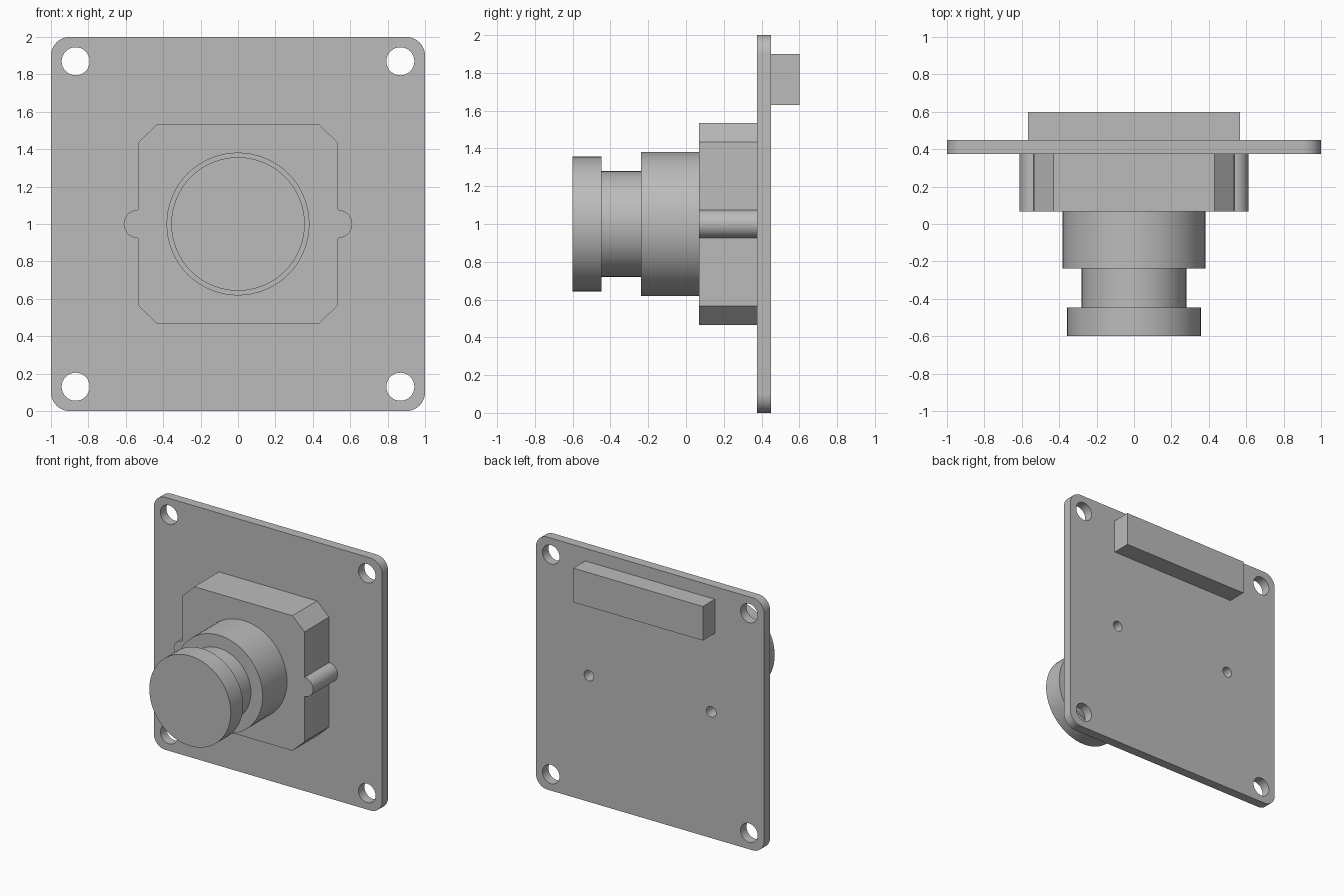
import bpy, bmesh, math
from mathutils import Matrix

cube = bpy.data.objects.get("Cube")
if cube:
    bpy.data.objects.remove(cube, do_unlink=True)

grey = bpy.data.materials.new("plain grey")
grey.use_nodes = True
grey.diffuse_color = (0.5, 0.5, 0.5, 1)
grey.node_tree.nodes["Principled BSDF"].inputs["Base Color"].default_value = (0.5, 0.5, 0.5, 1)

MID = 1.0                      # height of the lens axis
PLATE_FRONT, PLATE_BACK = 0.375, 0.45
HOUSING_FRONT = 0.068


def finish(name, bm):
    bmesh.ops.recalc_face_normals(bm, faces=bm.faces)
    mesh = bpy.data.meshes.new(name)
    bm.to_mesh(mesh)
    bm.free()
    mesh.materials.append(grey)
    obj = bpy.data.objects.new(name, mesh)
    bpy.context.collection.objects.link(obj)
    return obj


def prism(name, outline, y0, y1):
    """Extrude an (x, z) outline from y0 back to y1."""
    bm = bmesh.new()
    face = bm.faces.new([bm.verts.new((x, y0, z)) for x, z in outline])
    moved = bmesh.ops.extrude_face_region(bm, geom=[face])["geom"]
    verts = [v for v in moved if isinstance(v, bmesh.types.BMVert)]
    bmesh.ops.translate(bm, verts=verts, vec=(0, y1 - y0, 0))
    return finish(name, bm)


def arc(cx, cz, r, start, end, steps):
    angles = [math.radians(start + (end - start) * i / steps) for i in range(steps + 1)]
    return [(cx + r * math.cos(a), cz + r * math.sin(a)) for a in angles]


def select(obj):
    bpy.ops.object.select_all(action='DESELECT')
    obj.select_set(True)
    bpy.context.view_layer.objects.active = obj


def smooth(obj):
    select(obj)
    bpy.ops.object.shade_smooth_by_angle(angle=math.radians(30))


def drill(obj, x, z, r, y0, y1):
    cutter = prism("hole_cutter", arc(x, z, r, 0, 360, 32)[:-1], y0, y1)
    cutter.hide_render = True
    mod = obj.modifiers.new("hole", 'BOOLEAN')
    mod.object = cutter
    mod.operation = 'DIFFERENCE'
    mod.solver = 'EXACT'
    select(obj)
    bpy.ops.object.modifier_apply(modifier=mod.name)
    bpy.data.objects.remove(cutter, do_unlink=True)


# Circuit board with rounded corners
corner = 0.1
outline = []
for sx, sz, start in ((1, 1, 0), (-1, 1, 90), (-1, -1, 180), (1, -1, 270)):
    outline += arc(sx * (1 - corner), MID + sz * (1 - corner), corner, start, start + 90, 10)
board = prism("circuit_board", outline, PLATE_FRONT, PLATE_BACK)

# Lens housing: chamfered block with a rounded screw boss on each side
boss_x, boss_r, side = 0.536, 0.075, 0.545
quarter = [(0.43, 0.535), (0.535, 0.435), (side, boss_r)]
right_half = [(x, MID + z) for x, z in quarter]
right_half += arc(boss_x, MID, boss_r, 90, -90, 20)
right_half += [(x, MID - z) for x, z in reversed(quarter)]
# the boss starts at its tangent point, so drop the doubled side points
right_half = [p for p in right_half if p[0] != side]
housing = prism("lens_housing", right_half + [(-x, z) for x, z in reversed(right_half)],
                HOUSING_FRONT, PLATE_FRONT)

# Corner mounting holes and the two blind screw holes on the back
for sx in (-1, 1):
    for sz in (-1, 1):
        drill(board, sx * 0.868, MID + sz * 0.87, 0.075, 0.2, 0.6)
    drill(board, sx * boss_x, MID, 0.042, 0.3, 0.6)
    drill(housing, sx * boss_x, MID, 0.042, 0.2, 0.5)
smooth(board)
smooth(housing)

# Lens barrel, neck and front cap as one turned profile of (radius, y)
profile = [(0, HOUSING_FRONT), (0.382, HOUSING_FRONT), (0.382, -0.238), (0.28, -0.238),
           (0.28, -0.447), (0.357, -0.447), (0.357, -0.6), (0, -0.6)]
bm = bmesh.new()
points = [bm.verts.new((r, y, MID)) for r, y in profile]
edges = [bm.edges.new(pair) for pair in zip(points, points[1:])]
bmesh.ops.spin(bm, geom=points + edges, cent=(0, 0, MID), axis=(0, 1, 0),
               angle=2 * math.pi, steps=64)
bmesh.ops.remove_doubles(bm, verts=bm.verts, dist=0.0001)
smooth(finish("lens_barrel", bm))

# Connector block on the back
bm = bmesh.new()
size = Matrix.Diagonal((1.135, 0.15, 0.27, 1))
bmesh.ops.create_cube(bm, size=1, matrix=Matrix.Translation((0, 0.525, 1.765)) @ size)
finish("rear_connector", bm)
